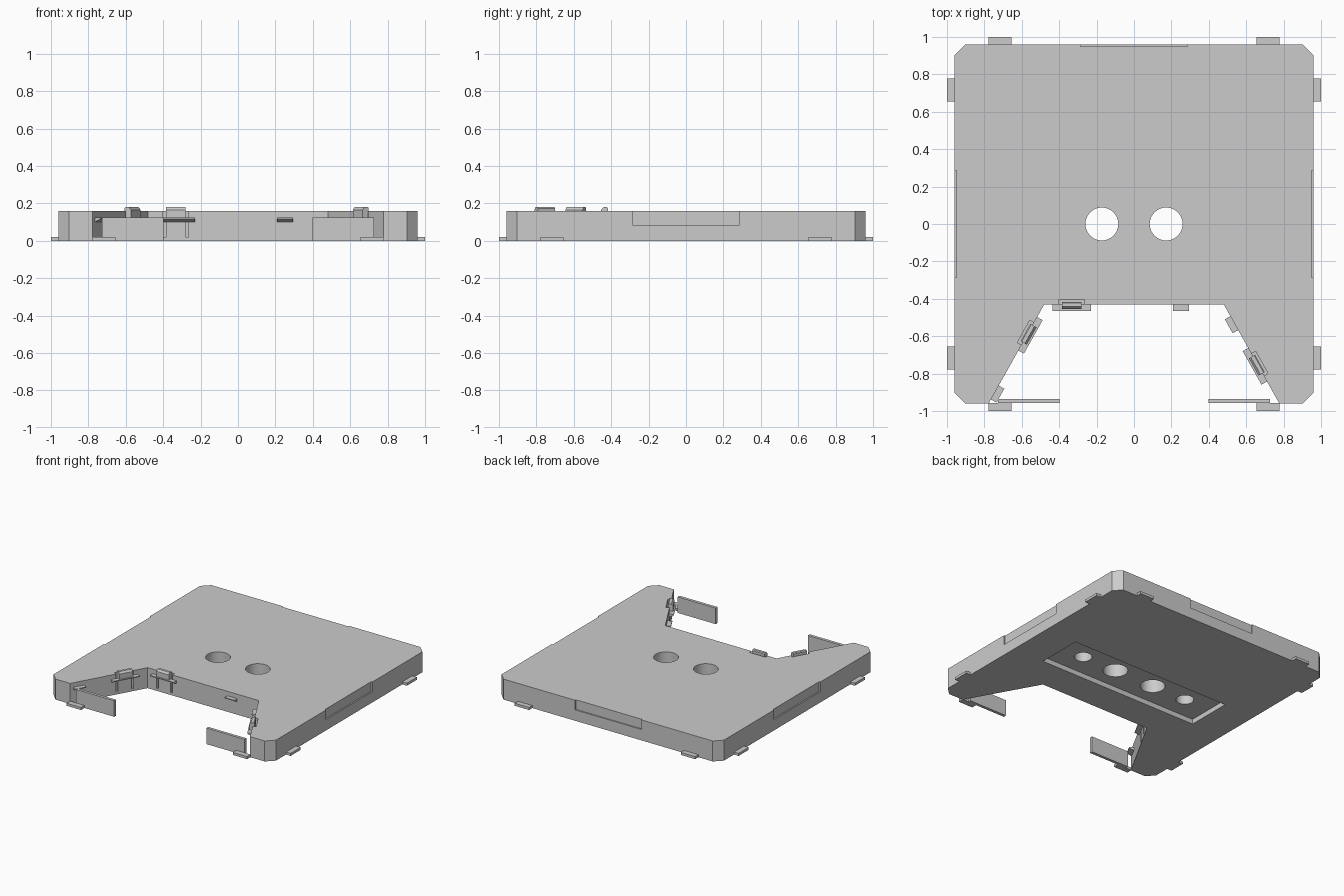
import bpy, bmesh, math
from mathutils import Matrix, Vector

cube = bpy.data.objects.get("Cube")
if cube:
    bpy.data.objects.remove(cube, do_unlink=True)

grey = bpy.data.materials.new("light_grey")
grey.use_nodes = True
COLOUR = (0.6, 0.6, 0.6, 1)
grey.diffuse_color = COLOUR
for node in grey.node_tree.nodes:
    if node.type == 'BSDF_PRINCIPLED':
        node.inputs["Base Color"].default_value = COLOUR


def finish(name, bm):
    bmesh.ops.recalc_face_normals(bm, faces=bm.faces)
    mesh = bpy.data.meshes.new(name)
    bm.to_mesh(mesh)
    bm.free()
    mesh.materials.append(grey)
    ob = bpy.data.objects.new(name, mesh)
    bpy.context.collection.objects.link(ob)
    return ob


def extrude(name, points, direction, matrix=Matrix()):
    """Sweep a flat outline along a direction."""
    bm = bmesh.new()
    face = bm.faces.new([bm.verts.new(p) for p in points])
    new = bmesh.ops.extrude_face_region(bm, geom=[face])["geom"]
    bmesh.ops.translate(bm, vec=Vector(direction),
                        verts=[v for v in new if isinstance(v, bmesh.types.BMVert)])
    bmesh.ops.transform(bm, matrix=matrix, verts=bm.verts)
    return finish(name, bm)


def profile(name, yz, x0, x1, matrix=Matrix()):
    return extrude(name, [(x0, y, z) for y, z in yz], (x1 - x0, 0, 0), matrix)


def box(name, x0, x1, y0, y1, z0, z1, matrix=Matrix()):
    return profile(name, [(y0, z0), (y1, z0), (y1, z1), (y0, z1)], x0, x1, matrix)


def cylinder(name, x, radius, z0, z1):
    bm = bmesh.new()
    bmesh.ops.create_cone(bm, cap_ends=True, segments=48, radius1=radius, radius2=radius,
                          depth=z1 - z0, matrix=Matrix.Translation((x, 0, (z0 + z1) / 2)))
    return finish(name, bm)


def cut(target, cutter):
    """Subtract the cutter, keep the result, remove the cutter."""
    cutter.hide_render = True
    mod = target.modifiers.new("cut", 'BOOLEAN')
    mod.operation, mod.solver, mod.object = 'DIFFERENCE', 'EXACT', cutter
    graph = bpy.context.evaluated_depsgraph_get()
    graph.update()
    mesh = bpy.data.meshes.new_from_object(target.evaluated_get(graph))
    target.modifiers.clear()
    target.data = mesh
    bpy.data.objects.remove(cutter, do_unlink=True)


# Base plate with chamfered corners and a tapered bay at the front
EDGE, CHAMFER, TOP = 0.96, 0.057, 0.16
BAY_IN, BAY_OUT, BAY_Y = 0.48, 0.777, -0.43
half = [(BAY_IN, BAY_Y), (BAY_OUT, -EDGE), (EDGE - CHAMFER, -EDGE),
        (EDGE, CHAMFER - EDGE), (EDGE, EDGE - CHAMFER), (EDGE - CHAMFER, EDGE)]
outline = half + [(-x, y) for x, y in reversed(half)]
plate = extrude("base_plate", [(x, y, 0) for x, y in outline], (0, 0, TOP))

# Underside recess, two through holes and two blind holes
cut(plate, box("recess_cutter", -0.69, 0.69, -0.178, 0.178, -0.1, 0.038))
for side in (-1, 1):
    cut(plate, cylinder("through_cutter", side * 0.172, 0.088, -0.1, 0.3))
    cut(plate, cylinder("blind_cutter", side * 0.47, 0.063, 0.0, 0.13))

# Shallow grip notches on the back and both sides
for turn in (0, 90, -90):
    spin = Matrix.Rotation(math.radians(turn), 4, 'Z')
    cut(plate, box("notch_cutter", -0.286, 0.286, EDGE - 0.01, 1.1, 0.085, 0.3, spin))

# Small feet tabs around the bottom edge
tab_number = 0
for turn in (0, 90, 180, 270):
    spin = Matrix.Rotation(math.radians(turn), 4, 'Z')
    for side in (-1, 1):
        tab_number += 1
        box(f"edge_tab_{tab_number}", side * 0.717 - 0.062, side * 0.717 + 0.062,
            EDGE - 0.003, 1.0, 0, 0.02, spin)

# Front panels
for side, name in ((-1, "right"), (1, "left")):
    x0, x1 = sorted((side * 0.398, side * 0.727))
    box(f"{name}_front_panel", x0, x1, -0.958, -0.935, 0, 0.125)


def wall_frame(wall, distance):
    """Local x runs along the bay wall, local -y points into the bay."""
    if wall == 0:
        return Matrix.Translation((distance, BAY_Y, 0))
    run = Vector((wall * (BAY_OUT - BAY_IN), -EDGE - BAY_Y, 0)).normalized()
    corner = Vector((wall * BAY_IN, BAY_Y, 0))
    turn = -wall * math.atan2(-run.y, abs(run.x))
    return Matrix.Translation(corner + run * distance) @ Matrix.Rotation(turn, 4, 'Z')


def ledge(name, length, frame):
    wedge = [(0.002, 0.1), (0.002, 0.125), (-0.034, 0.125), (-0.034, 0.118)]
    profile(name, wedge, -length / 2, length / 2, frame)


ARM = [(0.014, 0.01), (0.014, 0.174), (0.008, 0.18), (-0.012, 0.18),
       (-0.024, 0.166), (-0.024, 0.125), (0, 0.125), (0, 0.01)]

# Spring latches with ledges, and a lone ledge on each bay wall
for wall, name, latch_at, ledge_at in ((0, "back", -0.333, 0.252),
                                       (-1, "right", 0.18, 0.54),
                                       (1, "left", 0.37, 0.115)):
    frame = wall_frame(wall, latch_at)
    cut(plate, box("slot_cutter", -0.068, 0.068, -0.1, 0.026, 0.02, 0.3, frame))
    profile(f"{name}_latch_arm", ARM, -0.053, 0.053, frame)
    ledge(f"{name}_latch_ledge", 0.205, frame)
    ledge(f"{name}_small_ledge", 0.085, wall_frame(wall, ledge_at))

# Keep hole walls smooth and every other edge sharp
bpy.ops.object.select_all(action='DESELECT')
plate.select_set(True)
bpy.context.view_layer.objects.active = plate
bpy.ops.object.shade_smooth_by_angle(angle=math.radians(25))
